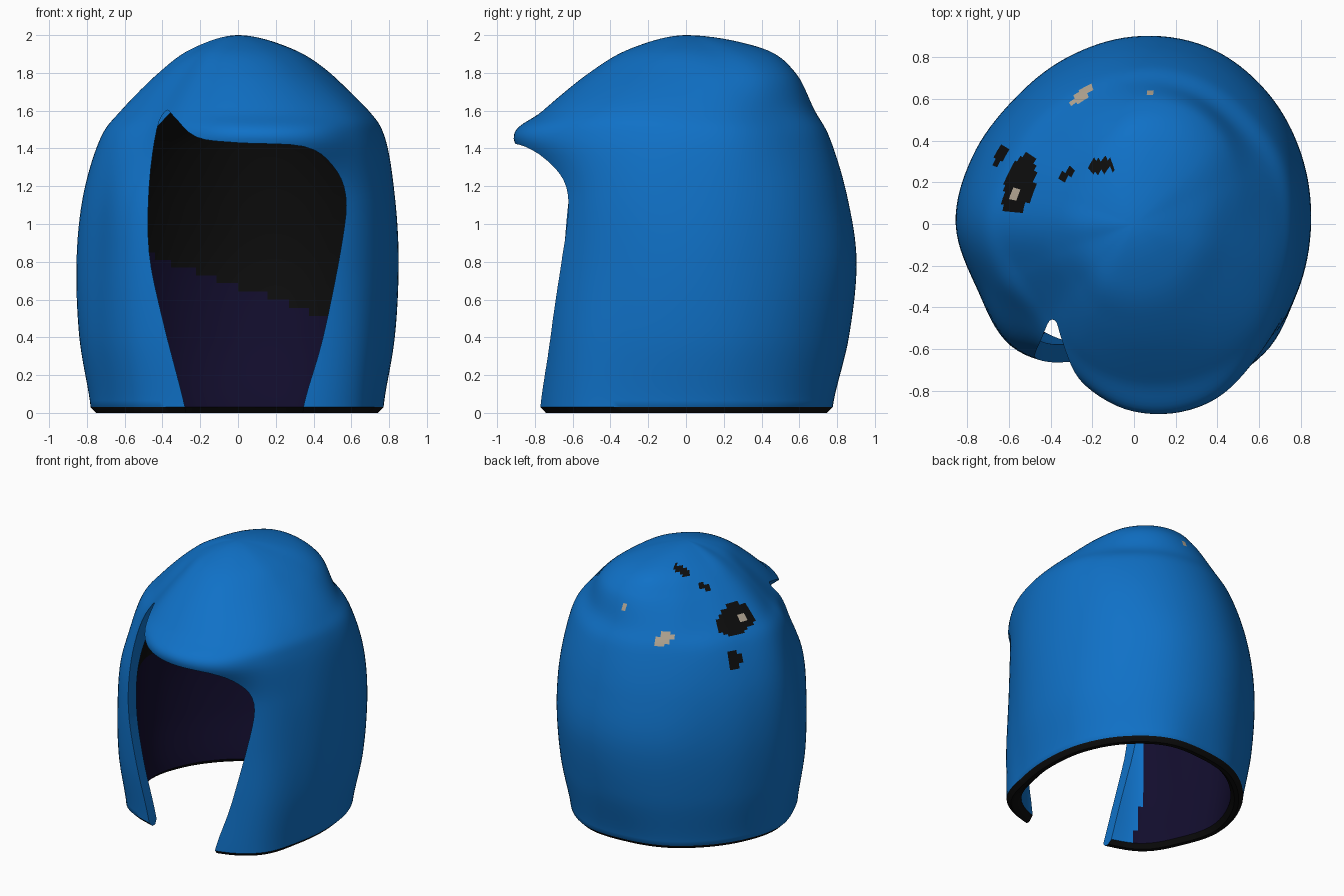
import bpy, bmesh, math

if "Cube" in bpy.data.objects:
    bpy.data.objects.remove(bpy.data.objects["Cube"])

COLS, SUB = 128, 9


def material(name, rgb):
    m = bpy.data.materials.new(name)
    m.diffuse_color = (*rgb, 1)
    m.use_nodes = True
    m.node_tree.nodes["Principled BSDF"].inputs["Base Color"].default_value = m.diffuse_color
    return m


MATS = [material("blue", (0.005, 0.165, 0.57)), material("black", (0.004, 0.004, 0.004)),
        material("navy", (0.006, 0.004, 0.026)), material("tan", (0.45, 0.38, 0.29))]

# horizontal outlines: radius every 22.5 degrees, starting at +x
LEVELS = [0.03, 0.4, 0.8, 1.15, 1.45, 1.6, 1.8, 1.93]
RADII = [
    [.77, .78, .80, .81, .77, .76, .75, .76, .78, .76, .77, .72, .74, .84, .88, .80],
    [.83, .85, .87, .88, .86, .83, .81, .82, .84, .81, .82, .74, .72, .81, .88, .84],
    [.85, .87, .90, .92, .90, .86, .83, .84, .855, .81, .83, .74, .70, .79, .86, .85],
    [.83, .85, .87, .87, .85, .81, .79, .80, .82, .78, .80, .72, .70, .78, .85, .84],
    [.78, .79, .78, .78, .76, .72, .70, .70, .73, .70, .68, .78, .90, .93, .86, .80],
    [.69, .69, .68, .69, .68, .64, .60, .60, .62, .58, .58, .68, .75, .78, .77, .72],
    [.48, .52, .58, .60, .57, .50, .44, .42, .42, .40, .40, .47, .51, .52, .50, .48],
    [.28, .30, .36, .40, .40, .33, .27, .24, .24, .22, .24, .28, .29, .29, .28, .28],
]


def spline(a, b, c, d, t):
    return 0.5 * (2*b + (c-a)*t + (2*a - 5*b + 4*c - d)*t*t + (3*b - a - 3*c + d)*t**3)


def around(row, k):
    f = k / COLS * 16
    i = int(f)
    return spline(*[row[(i + j) % 16] for j in (-1, 0, 1, 2)], f - i)


# rows of radii, padded at the base and mirrored over the crown
rows = [[around(r, k) for k in range(COLS)] for r in RADII]
n = len(rows)
rows = [rows[0]] + rows + [[0] * COLS, [-v for v in rows[-1]]]
zs = [-0.2] + LEVELS + [2.0, 1.93]
rings = []
for s in range(n * SUB):
    i, t = s // SUB, (s % SUB) / SUB
    z = spline(*zs[i:i + 4], t)
    rings.append((z, [spline(*[rows[i + j][k] for j in range(4)], t) for k in range(COLS)]))

# shell: outer wall, rounded bottom rim, inner wall
bm = bmesh.new()


def ring(z, radii):
    out = []
    for k, r in enumerate(radii):
        a = 2 * math.pi * k / COLS
        out.append(bm.verts.new((r * math.cos(a), r * math.sin(a), z)))
    return out


outer = [ring(z, r) for z, r in reversed(rings)]
rim = [ring(0.0, [v - 0.03 for v in rings[0][1]]), ring(0.0, [v - 0.06 for v in rings[0][1]])]
inner = [ring(0.03 + (z - 0.03) * 0.96, [v * 0.885 for v in r]) for z, r in rings]

# dark gaps and tan patches on the crown: x, y, half sizes, tilt, material
PATCHES = [(-.55, .19, .07, .15, -.3, 1), (-.64, .33, .025, .05, -.6, 1), (-.16, .28, .06, .035, 0, 1),
           (-.32, .24, .045, .02, .6, 1), (-.25, .62, .025, .06, -.8, 3), (.08, .63, .025, .015, 0, 3),
           (-.57, .14, .02, .025, 0, 3)]


def outer_mat(c):
    for x, y, a, b, tilt, m in reversed(PATCHES):
        dx, dy = c.x - x, c.y - y
        u = dx * math.cos(tilt) + dy * math.sin(tilt)
        v = dy * math.cos(tilt) - dx * math.sin(tilt)
        if c.z > 1.2 and (u / a) ** 2 + (v / b) ** 2 < 1:
            return m
    return 0


def inner_mat(c):
    if c.y < -0.52 and c.z < 1.3:
        return 0
    return 1 if c.z > 0.67 - 0.35 * c.x else 2


def strip(a, b, rule):
    for k in range(COLS):
        j = (k + 1) % COLS
        f = bm.faces.new((a[k], b[k], b[j], a[j]))
        f.material_index = rule(f.calc_center_median())


chain = outer + rim + inner
for i in range(len(chain) - 1):
    if i < len(outer) - 1:
        rule = outer_mat
    elif i < len(outer) + 2:
        rule = lambda c: 1
    else:
        rule = inner_mat
    strip(chain[i], chain[i + 1], rule)
for end, z, m in ((outer[0], 2.0, 0), (inner[-1], 0.03 + 1.97 * 0.96, 1)):
    pole = bm.verts.new((0, 0, z))
    for k in range(COLS):
        f = bm.faces.new((end[k], end[(k + 1) % COLS], pole))
        f.material_index = m
bmesh.ops.recalc_face_normals(bm, faces=bm.faces[:])


def make_object(name, mesh):
    me = bpy.data.meshes.new(name)
    mesh.to_mesh(me)
    mesh.free()
    ob = bpy.data.objects.new(name, me)
    bpy.context.collection.objects.link(ob)
    for m in MATS:
        me.materials.append(m)
    return ob


hood = make_object("hood_shell", bm)

# face opening, with a slit up the left side of the brim
EDGE = [(-.24, -.2), (-.285, .05), (-.40, .5), (-.47, .85), (-.47, 1.2), (-.43, 1.5), (-.38, 1.6),
        (-.34, 1.57), (-.22, 1.46), (0, 1.43), (.35, 1.41), (.50, 1.31), (.57, 1.15), (.55, .9),
        (.45, .4), (.35, .05), (.32, -.2)]
pts = []
for i in range(len(EDGE) - 1):
    q = [EDGE[max(0, min(len(EDGE) - 1, i + j))] for j in (-1, 0, 1, 2)]
    for t in (0, .25, .5, .75):
        pts.append([spline(*[p[c] for p in q], t) for c in (0, 1)])
pts.append(EDGE[-1])
cb = bmesh.new()
face = cb.faces.new([cb.verts.new((x, -1.5, z)) for x, z in pts])
ext = bmesh.ops.extrude_face_region(cb, geom=[face])
bmesh.ops.translate(cb, vec=(0, 1.2, 0), verts=[v for v in ext["geom"] if isinstance(v, bmesh.types.BMVert)])
bmesh.ops.recalc_face_normals(cb, faces=cb.faces[:])
cutter = make_object("opening_cutter", cb)
cutter.hide_render = True

mod = hood.modifiers.new("opening", 'BOOLEAN')
mod.operation = 'DIFFERENCE'
mod.solver = 'EXACT'
mod.object = cutter
bpy.ops.object.select_all(action='DESELECT')
bpy.context.view_layer.objects.active = hood
hood.select_set(True)
bpy.ops.object.modifier_apply(modifier=mod.name)
bpy.data.objects.remove(cutter)
bpy.ops.object.shade_smooth_by_angle(angle=math.radians(40))
